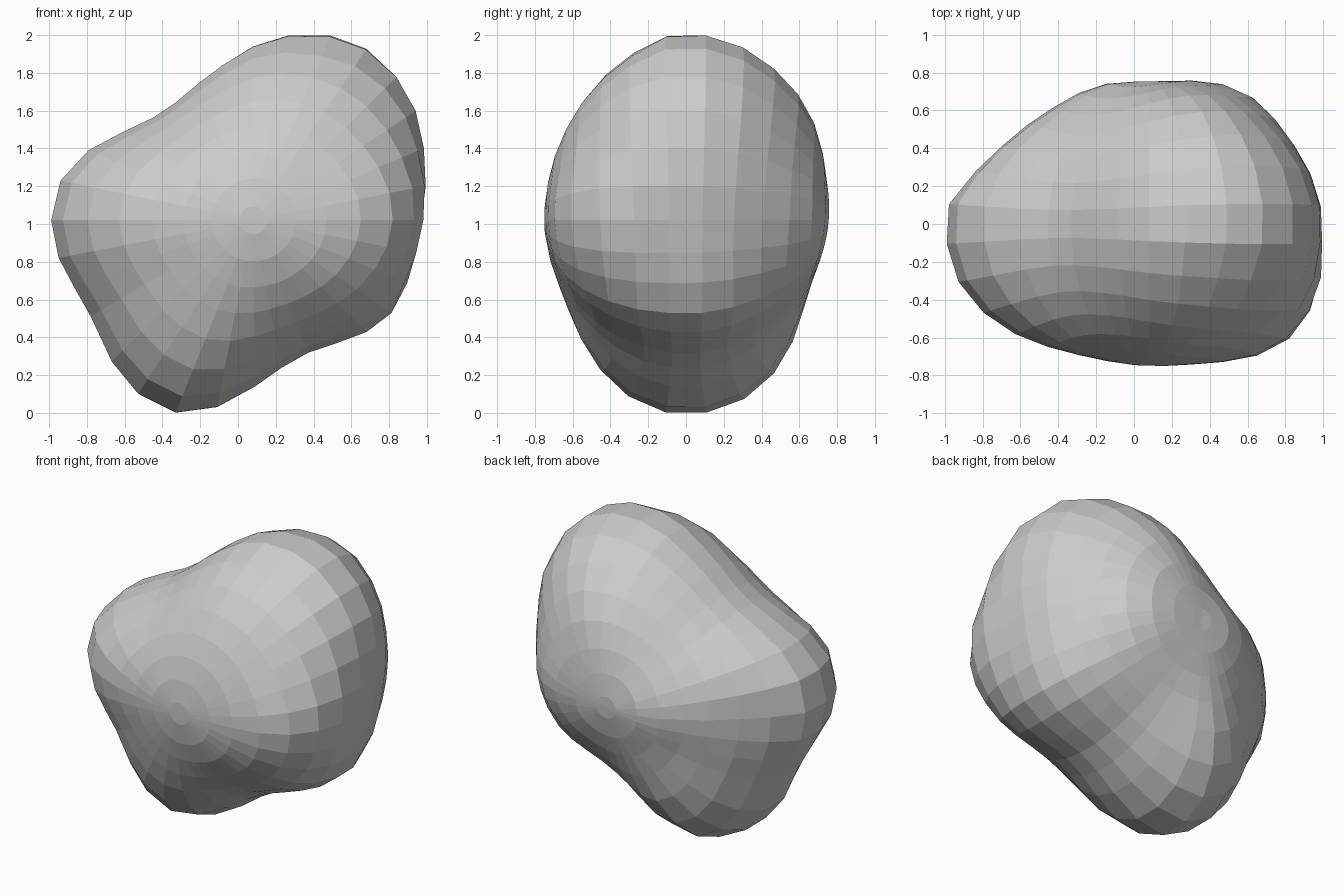
import bpy, bmesh, math
from mathutils import Vector

old = bpy.data.objects.get("Cube")
if old:
    bpy.data.objects.remove(old, do_unlink=True)

CENTRE = Vector((.08, 0, 1.02))
RING_COUNT = 16
FRONT_DEPTH, BACK_DEPTH = .745, .728

# Widest outline of the boulder (x, z), clockwise from its right tip
OUTLINE = [(-.99, 1.02), (-.94, 1.23), (-.79, 1.39), (-.6, 1.49), (-.45, 1.56), (-.33, 1.64),
           (-.2, 1.75), (-.08, 1.84), (.08, 1.94), (.27, 2), (.49, 2), (.68, 1.93),
           (.84, 1.78), (.94, 1.6), (.98, 1.4), (.985, 1.2), (.96, 1.02), (.93, .85),
           (.89, .69), (.81, .53), (.68, .43), (.52, .37), (.37, .32), (.23, .24),
           (.09, .14), (-.11, .03), (-.33, 0), (-.53, .1), (-.67, .27), (-.78, .51),
           (-.87, .67), (-.95, .82)]


def direction(azimuth, latitude):
    a, p = math.radians(azimuth), math.radians(latitude)
    return Vector((math.cos(p) * math.cos(a), math.sin(p), math.cos(p) * math.sin(a)))


# Swellings and hollows: direction, height, angular width
BUMPS = [(direction(0, -39), .16, 26), (direction(0, 53), .105, 24),
         (direction(67, 47), .09, 25), (direction(67, -17), -.035, 15),
         (direction(67, -56), .02, 18), (direction(246, 32), .033, 20),
         (direction(180, -38), .052, 27), (direction(180, 22), -.07, 18),
         (direction(180, 68), .045, 18)]


def surface_point(outline_point, latitude):
    # Radius falls from the outline to the depth at the poles, plus the bumps
    x, z = outline_point
    spoke = Vector((x, 0, z)) - CENTRE
    widest = spoke.length / .992
    way = spoke.normalized() * math.cos(latitude) + Vector((0, math.sin(latitude), 0))
    depth = FRONT_DEPTH if latitude < 0 else BACK_DEPTH
    radius = depth + (widest - depth) * math.cos(latitude) ** 4
    # Bumps fade out toward the widest outline
    fade = min(1, abs(math.degrees(latitude)) / 16)
    for peak, height, width in BUMPS:
        radius += fade * height * math.exp(-(math.degrees(way.angle(peak)) / width) ** 2)
    return CENTRE + way * radius


# Boulder body: rings bridged front to back, closed by a fan at each pole
bm = bmesh.new()
step = math.pi / RING_COUNT
loops = []
for k in range(RING_COUNT):
    latitude = (k + .5) * step - math.pi / 2
    loops.append([bm.verts.new(surface_point(p, latitude)) for p in OUTLINE])
count = len(OUTLINE)
for a, b in zip(loops, loops[1:]):
    for i in range(count):
        j = (i + 1) % count
        bm.faces.new((a[i], a[j], b[j], b[i]))
for loop in (loops[0], loops[-1]):
    tip = bm.verts.new(sum((v.co for v in loop), Vector()) / count)
    for i in range(count):
        bm.faces.new((loop[i], loop[(i + 1) % count], tip))
bmesh.ops.recalc_face_normals(bm, faces=bm.faces)

mesh = bpy.data.meshes.new("boulder")
bm.to_mesh(mesh)
bm.free()
boulder = bpy.data.objects.new("boulder", mesh)
bpy.context.collection.objects.link(boulder)

# Stone colour
stone = bpy.data.materials.new("stone grey")
stone.use_nodes = True
color = (.6, .6, .6, 1)
stone.diffuse_color = color
stone.node_tree.nodes["Principled BSDF"].inputs["Base Color"].default_value = color
mesh.materials.append(stone)
